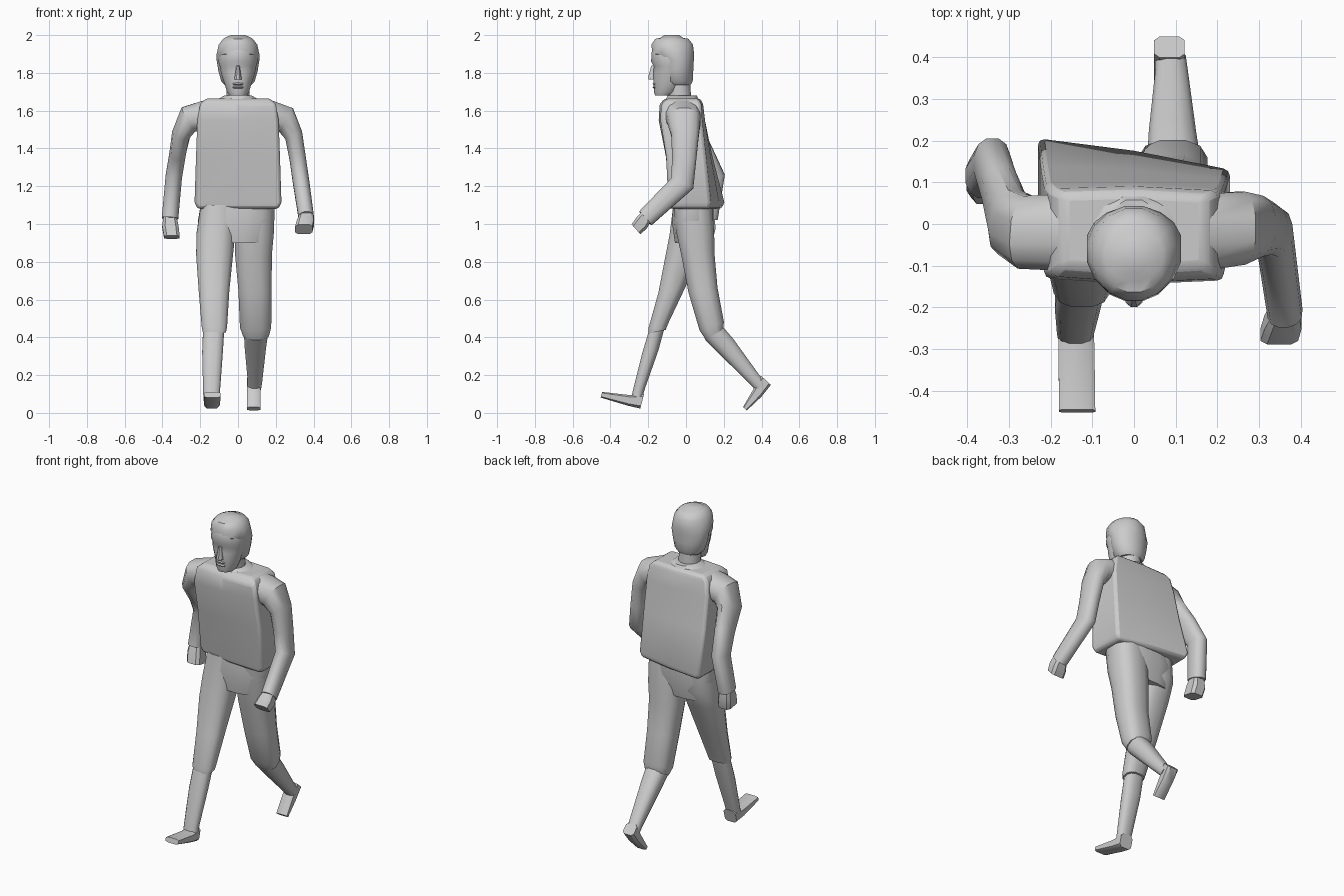
import bpy, bmesh
from math import sin, cos, pi, radians
from mathutils import Vector, Euler


def finish(name, bm, angle=40):
    bmesh.ops.recalc_face_normals(bm, faces=bm.faces)
    me = bpy.data.meshes.new(name)
    bm.to_mesh(me)
    bm.free()
    ob = bpy.data.objects.new(name, me)
    bpy.context.collection.objects.link(ob)
    bpy.ops.object.select_all(action='DESELECT')
    ob.select_set(True)
    bpy.context.view_layer.objects.active = ob
    bpy.ops.object.shade_smooth_by_angle(angle=radians(angle))
    return ob


def skin(bm, rings):
    n = len(rings[0])
    for a, b in zip(rings, rings[1:]):
        for i in range(n):
            j = (i + 1) % n
            bm.faces.new((a[i], a[j], b[j], b[i]))
    bm.faces.new(rings[0])
    bm.faces.new(rings[-1])


def loft(name, sections, n=12, power=1.0, angle=40):
    """Skin sections (x, y, z, rx, ry, tilt about x, roll about y)."""
    bm = bmesh.new()
    rings = []
    for x, y, z, rx, ry, *rot in sections:
        tx, ty = (list(rot) + [0, 0])[:2]
        m = Euler((radians(tx), radians(ty), 0)).to_matrix()
        ring = []
        for i in range(n):
            a = 2 * pi * (i + 0.5) / n
            c, s = cos(a), sin(a)
            u = rx * abs(c) ** power * (1 if c > 0 else -1)
            v = ry * abs(s) ** power * (1 if s > 0 else -1)
            ring.append(bm.verts.new(Vector((x, y, z)) + m @ Vector((u, v, 0))))
        rings.append(ring)
    skin(bm, rings)
    return finish(name, bm, angle)


# Boxy jacket: z, half width, front y left/right, back y right/left
bm = bmesh.new()
rings = []
for z, w, fl, fr, br, bl in [(1.08, .215, -.04, -.085, .125, .19),
                             (1.115, .23, -.045, -.095, .13, .205),
                             (1.36, .222, -.085, -.105, .105, .14),
                             (1.55, .215, -.13, -.135, .085, .10),
                             (1.635, .20, -.125, -.13, .08, .085),
                             (1.665, .17, -.10, -.10, .065, .07)]:
    rings.append([bm.verts.new(p) for p in
                  [(-w, fl, z), (0, (fl + fr) / 2 - .012, z), (w, fr, z),
                   (w, br, z), (0, (br + bl) / 2 + .008, z), (-w, bl, z)]])
skin(bm, rings)
jacket = finish("jacket", bm)
bev = jacket.modifiers.new("soft_edges", 'BEVEL')
bev.width = .015
bev.segments = 2
bev.angle_limit = radians(40)

# Collar and neck
loft("collar", [(0, -.02, 1.65, .13, .095), (0, -.02, 1.68, .075, .08)])
loft("neck", [(0, -.03, 1.63, .065, .06), (0, -.045, 1.76, .06, .07)])

# Arms with sleeves, shoulder to wrist
loft("right_arm", [(.17, -.02, 1.575, .085, .095, 0, -90),
                   (.255, -.01, 1.55, .075, .09, 0, -60),
                   (.295, -.005, 1.47, .05, .075, 0, -25),
                   (.317, -.01, 1.34, .045, .066, -8, -8),
                   (.335, -.02, 1.215, .045, .066, -24, -6),
                   (.362, -.215, 1.03, .042, .05, -48, -6)], power=.85)
loft("left_arm", [(-.17, -.02, 1.575, .085, .095, 0, 90),
                  (-.26, -.02, 1.555, .075, .09, 5, 60),
                  (-.30, .005, 1.48, .05, .085, 22, 25),
                  (-.32, .08, 1.37, .045, .07, 30, 8),
                  (-.34, .145, 1.25, .045, .063, 10, 5),
                  (-.36, .115, 1.03, .045, .055, -8, 4)], power=.85)

# Fists
loft("right_hand", [(.362, -.21, 1.04, .036, .036, -48),
                    (.357, -.235, 1.005, .046, .042, -48),
                    (.348, -.265, .972, .047, .036, -48)], n=8, power=.5)
loft("left_hand", [(-.36, .115, 1.04, .036, .036),
                   (-.358, .11, .985, .045, .05, -10),
                   (-.35, .095, .93, .043, .05, -10)], n=8, power=.5)

# Trousers: hip block and two knee length legs
loft("hips", [(0, .04, 1.13, .195, .105), (-.01, .035, 1.02, .205, .112),
              (-.02, .03, .90, .17, .09)], n=16, power=.75)
loft("left_trouser", [(-.10, .035, 1.10, .10, .105),
                      (-.117, .02, .95, .105, .11, 4),
                      (-.124, -.015, .84, .10, .098, 8),
                      (-.127, -.075, .65, .083, .075, 12),
                      (-.125, -.147, .46, .069, .054, 12),
                      (-.125, -.153, .43, .063, .048, 12)], power=.75)
loft("right_trouser", [(.09, .035, 1.10, .105, .105),
                       (.087, .05, .95, .105, .102, 2),
                       (.082, .063, .84, .10, .09, 5),
                       (.09, .09, .65, .09, .08, 10),
                       (.093, .136, .46, .085, .07, 18),
                       (.095, .15, .415, .07, .055, 30)], power=.75)

# Bare shins
loft("left_shin", [(-.128, -.15, .46, .058, .045, 15),
                   (-.135, -.19, .32, .056, .047, 15),
                   (-.14, -.25, .12, .046, .036, 18),
                   (-.14, -.262, .07, .044, .036, 25)], power=.8)
loft("right_shin", [(.095, .145, .425, .065, .06, 41),
                    (.092, .21, .355, .058, .056, 41),
                    (.09, .36, .18, .040, .036, 43),
                    (.087, .395, .14, .038, .034, 43)], power=.8)

# Feet
loft("left_foot", [(-.138, -.232, .062, .042, .042, 75),
                   (-.138, -.30, .066, .045, .030, 75),
                   (-.136, -.448, .096, .045, .016, 75)], n=8, power=.5)
loft("right_foot", [(.085, .424, .172, .038, .036, -43),
                    (.084, .378, .105, .037, .03, -41),
                    (.083, .312, .022, .037, .014, -40)], n=8, power=.5)

# Head: face block and hair shell
loft("face", [(0, -.12, 1.68, .045, .045), (0, -.105, 1.70, .06, .066),
              (0, -.09, 1.75, .075, .083), (0, -.085, 1.80, .092, .09),
              (0, -.085, 1.835, .098, .086), (0, -.08, 1.86, .105, .107),
              (0, -.075, 1.93, .10, .107), (0, -.075, 1.97, .07, .08)], n=16)
loft("hair", [(0, -.035, 1.735, .072, .06), (0, -.04, 1.755, .09, .077),
              (0, -.045, 1.81, .106, .085), (0, -.045, 1.865, .115, .088),
              (0, -.068, 1.90, .115, .113), (0, -.073, 1.95, .104, .112),
              (0, -.075, 1.98, .08, .09), (0, -.075, 1.985, .072, .063),
              (0, -.075, 2.0, .04, .04)], n=16)

# Nose and lips
loft("nose", [(0, -.18, 1.765, .022, .02), (0, -.178, 1.785, .018, .022),
              (0, -.172, 1.84, .009, .012)], n=8)
for side, z in (("upper", 1.742), ("lower", 1.724)):
    loft(side + "_lip", [(0, -.163, z - .007, .024, .008),
                         (0, -.165, z, .032, .013),
                         (0, -.163, z + .007, .024, .008)], n=8)
